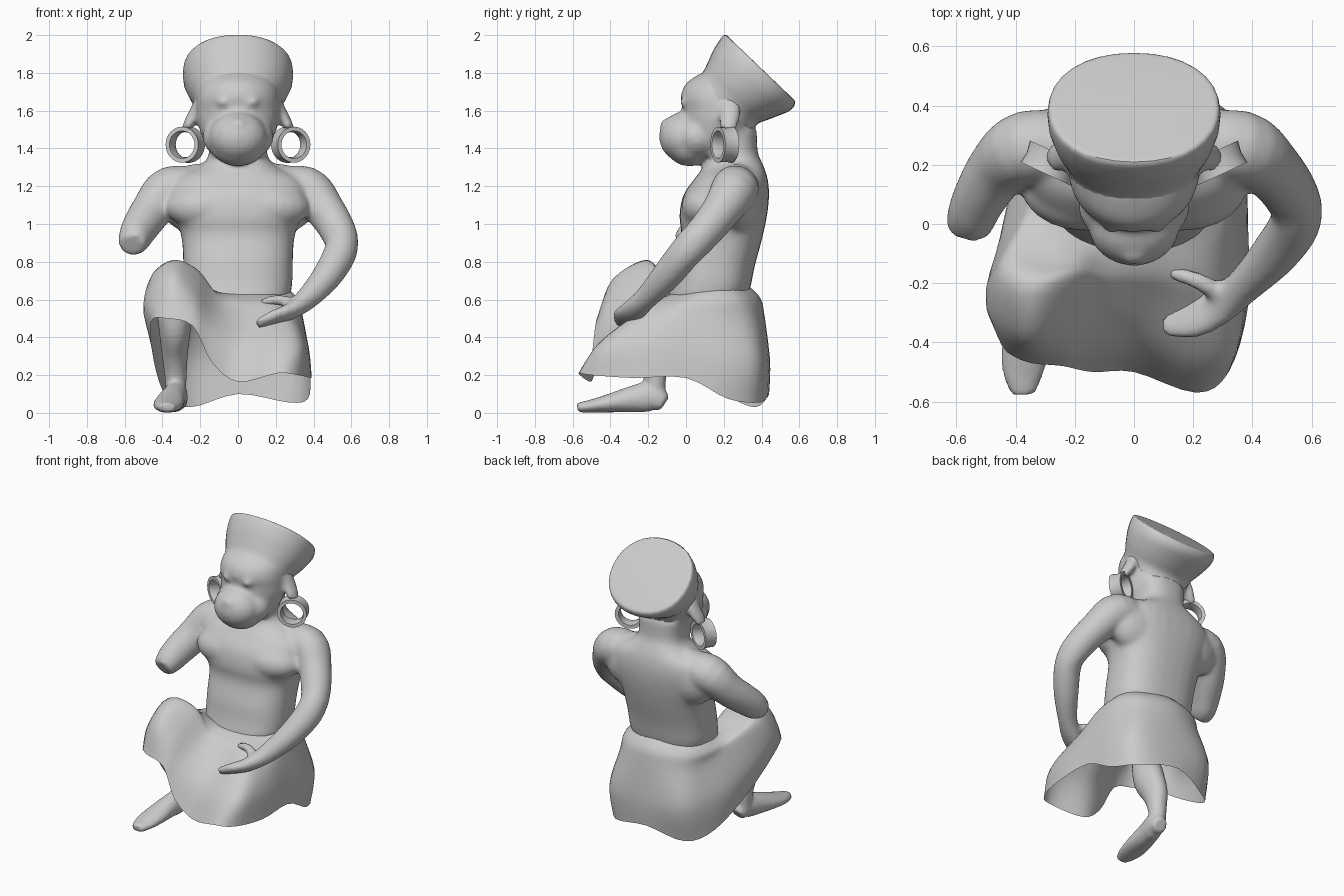
import bpy, bmesh, math
from mathutils import Vector, Matrix

N = 32


def finish(name, bm, voxel=0.0, smooth=5, angle=40):
    bmesh.ops.recalc_face_normals(bm, faces=bm.faces)
    me = bpy.data.meshes.new(name)
    bm.to_mesh(me)
    bm.free()
    ob = bpy.data.objects.new(name, me)
    bpy.context.collection.objects.link(ob)
    me.shade_smooth()
    if voxel:
        rm = ob.modifiers.new("blend", 'REMESH')
        rm.mode, rm.voxel_size, rm.use_smooth_shade = 'VOXEL', voxel, True
        sm = ob.modifiers.new("soften", 'SMOOTH')
        sm.factor, sm.iterations = 0.5, smooth
    else:
        me.set_sharp_from_angle(angle=math.radians(angle))
    return ob


def spline(pts, n, closed=False):
    """Catmull-Rom through a list of Vectors."""
    c, out = len(pts), []
    for i in range(c if closed else c - 1):
        if closed:
            p = [pts[(i + k) % c] for k in (-1, 0, 1, 2)]
        else:
            p = [pts[min(max(i + k, 0), c - 1)] for k in (-1, 0, 1, 2)]
        for s in range(n):
            t = s / n
            out.append(0.5 * (2 * p[1] + (p[2] - p[0]) * t
                       + (2 * p[0] - 5 * p[1] + 4 * p[2] - p[3]) * t * t
                       + (3 * p[1] - p[0] - 3 * p[2] + p[3]) * t ** 3))
    return out if closed else out + [pts[-1].copy()]


def bridge(bm, rings, cap=True):
    vs = [[bm.verts.new(p) for p in r] for r in rings]
    n = len(vs[0])
    for a, b in zip(vs, vs[1:]):
        for i in range(n):
            j = (i + 1) % n
            bm.faces.new((a[i], a[j], b[j], b[i]))
    if cap:
        bm.faces.new(vs[0][::-1])
        bm.faces.new(vs[-1])


def slices(bm, rows, box=2.0):
    """Stack of (super)ellipses; row = front y,z, back y,z, half width."""
    def sp(v):
        return math.copysign(abs(v) ** (2 / box), v)
    rings = []
    for r in spline([Vector(r) for r in rows], 4):
        f, b = Vector((0, r[0], r[1])), Vector((0, r[2], r[3]))
        c, h = (f + b) / 2, (b - f) / 2
        rings.append([c + h * sp(math.sin(a)) + Vector((r[4] * sp(math.cos(a)), 0, 0))
                      for a in (math.tau * k / N for k in range(N))])
    bridge(bm, rings)


def limb(bm, pts, ref):
    """Tube along x,y,z with radii across ref and along ref."""
    path, rings = spline([Vector(p) for p in pts], 4), []
    mid = [Vector(p[:3]) for p in path]
    for i, p in enumerate(path):
        t = mid[min(i + 1, len(mid) - 1)] - mid[max(i - 1, 0)]
        u = t.cross(Vector(ref)).normalized()
        w = u.cross(t).normalized()
        rings.append([mid[i] + u * p[3] * math.cos(a) + w * p[4] * math.sin(a)
                      for a in (math.tau * k / N for k in range(N))])
    bridge(bm, rings)


def ball(bm, loc, size):
    bmesh.ops.create_uvsphere(bm, u_segments=20, v_segments=14, radius=1,
                              matrix=Matrix.Translation(loc) @ Matrix.Diagonal((*size, 1)))


# body: torso and neck
bm = bmesh.new()
slices(bm, [(-.10, .60, .33, .62, .275), (-.075, .70, .345, .68, .288), (-.06, .80, .365, .78, .29),
            (-.025, .94, .405, .93, .30), (-.035, 1.04, .43, 1.05, .34), (-.015, 1.15, .44, 1.16, .37),
            (.045, 1.24, .43, 1.25, .33), (.09, 1.30, .405, 1.32, .20), (.11, 1.36, .38, 1.38, .155),
            (.12, 1.50, .375, 1.50, .16)], box=2.5)
# skull
slices(bm, [(.03, 1.36, .30, 1.36, .13), (-.01, 1.45, .33, 1.45, .185), (-.02, 1.55, .37, 1.53, .215),
            (-.02, 1.62, .385, 1.57, .22), (-.028, 1.68, .385, 1.60, .22),
            (.005, 1.75, .38, 1.63, .215), (.10, 1.81, .39, 1.67, .21)])
# muzzle, jaw, nose
ball(bm, (0, -.005, 1.46), (.155, .138, .135))
ball(bm, (0, .02, 1.42), (.15, .13, .115))
ball(bm, (0, .06, 1.46), (.19, .14, .13))
ball(bm, (0, -.095, 1.52), (.055, .045, .04))
for s in (-1, 1):
    # eyes, ears, chest, shoulder blades
    ball(bm, (s * .075, -.002, 1.645), (.036, .03, .03))
    limb(bm, [(s * .19, .22, 1.68, .03, .05), (s * .22, .235, 1.60, .035, .055),
              (s * .26, .225, 1.53, .03, .05), (s * .28, .21, 1.50, .02, .045)], (0, 1, 0))
    ball(bm, (s * .16, .12, 1.09), (.22, .145, .125))
    ball(bm, (s * .20, .27, 1.13), (.22, .135, .19))
# bent arm resting on the lap, with hand and thumb
limb(bm, [(.18, .26, 1.19, .11, .10), (.36, .26, 1.185, .125, .12), (.46, .19, 1.075, .105, .105),
          (.535, .09, .95, .092, .095), (.545, .005, .86, .086, .09), (.475, -.10, .73, .08, .08),
          (.37, -.21, .61, .062, .062), (.28, -.28, .54, .07, .045), (.19, -.325, .505, .068, .035),
          (.10, -.345, .47, .035, .022)], (0, .45, 1))
limb(bm, [(.30, -.24, .57, .035, .035), (.21, -.19, .60, .03, .028), (.12, -.165, .58, .022, .022)],
     (0, 0, 1))
# broken arm
limb(bm, [(-.18, .26, 1.19, .11, .10), (-.36, .26, 1.185, .125, .12), (-.455, .19, 1.075, .105, .11),
          (-.52, .09, .98, .09, .10), (-.55, .02, .92, .083, .088), (-.56, -.03, .89, .07, .062)],
     (0, .45, 1))
finish("body", bm, voxel=.014, smooth=10)

# flared hat with a slightly domed top
bm = bmesh.new()
slices(bm, [(.02, 1.74, .36, 1.49, .215), (.085, 1.80, .38, 1.53, .235), (.115, 1.855, .455, 1.56, .265),
            (.15, 1.93, .55, 1.60, .29), (.20, 2.0, .578, 1.64, .288), (.23, 1.985, .565, 1.665, .262)],
       box=2.15)
finish("hat", bm)

# ear spools: a thick hoop section spun round
for s, side in ((1, "left"), (-1, "right")):
    bm = bmesh.new()
    prof = [(.073, -.04), (.095, -.04), (.090, 0), (.097, .04), (.073, .04), (.066, 0)]
    d, ax = Vector((s * .91, .42, 0)), Vector((-s * .42, .91, 0))
    c, up = Vector((s * .28, .205, 1.42)), Vector((0, 0, 1))
    rings = []
    for k in range(N):
        a = math.tau * k / N
        rad = d * math.cos(a) + up * math.sin(a)
        rings.append([c + rad * r + ax * h for r, h in prof])
    bridge(bm, rings + rings[:1], cap=False)
    bmesh.ops.remove_doubles(bm, verts=bm.verts, dist=1e-5)
    finish("earring_" + side, bm)

# skirt: each column is upper, middle and hem point, going round from the back
cols = [((0, .415, .52), (0, .445, .27), (0, .44, .10)),
        ((.24, .36, .50), (.29, .40, .27), (.27, .39, .055)),
        ((.33, .22, .50), (.375, .25, .27), (.37, .22, .075)),
        ((.34, .02, .52), (.375, 0, .33), (.385, 0, .185)),
        ((.32, -.15, .50), (.37, -.24, .35), (.385, -.28, .185)),
        ((.27, -.26, .51), (.33, -.43, .36), (.32, -.50, .20)),
        ((.18, -.27, .52), (.21, -.46, .37), (.21, -.57, .21)),
        ((.05, -.24, .53), (.02, -.41, .36), (0, -.50, .165)),
        ((-.10, -.22, .59), (-.14, -.41, .46), (-.14, -.50, .27)),
        ((-.21, -.19, .75), (-.24, -.39, .63), (-.24, -.48, .46)),
        ((-.34, -.21, .81), (-.37, -.38, .71), (-.38, -.46, .50)),
        ((-.45, -.15, .73), (-.50, -.27, .58), (-.46, -.37, .48)),
        ((-.38, .02, .60), (-.45, -.04, .43), (-.445, -.07, .27)),
        ((-.32, .20, .52), (-.38, .22, .30), (-.38, .22, .09)),
        ((-.22, .36, .50), (-.26, .41, .27), (-.25, .37, .03))]
rows = []
for col in cols:
    col = [Vector(p) for p in col]
    a = math.atan2((col[0].y - .13) / .3, col[0].x / .33)
    waist = Vector((.28 * math.cos(a), .135 + .205 * math.sin(a), .65 + .015 * math.sin(a)))
    out = Vector((math.cos(a), math.sin(a), .35))
    rows.append(spline([waist, waist.lerp(col[0], .45) + out * .02] + col, 5))
bm = bmesh.new()
bridge(bm, [spline(list(r), 4, closed=True) for r in zip(*rows)], cap=False)
finish("skirt", bm, angle=80)

# raised leg and foot
bm = bmesh.new()
limb(bm, [(-.35, -.29, .68, .07, .07), (-.345, -.29, .58, .09, .09), (-.335, -.25, .45, .085, .11),
          (-.335, -.19, .32, .07, .09), (-.33, -.165, .19, .058, .06), (-.33, -.165, .05, .05, .05)],
     (0, 1, 0))
limb(bm, [(-.315, -.115, .05, .045, .045), (-.325, -.18, .085, .06, .08), (-.345, -.27, .075, .068, .072),
          (-.365, -.40, .052, .08, .05), (-.375, -.50, .036, .07, .035), (-.375, -.575, .028, .04, .025)],
     (0, 0, 1))
finish("raised_leg", bm, voxel=.012, smooth=3)
